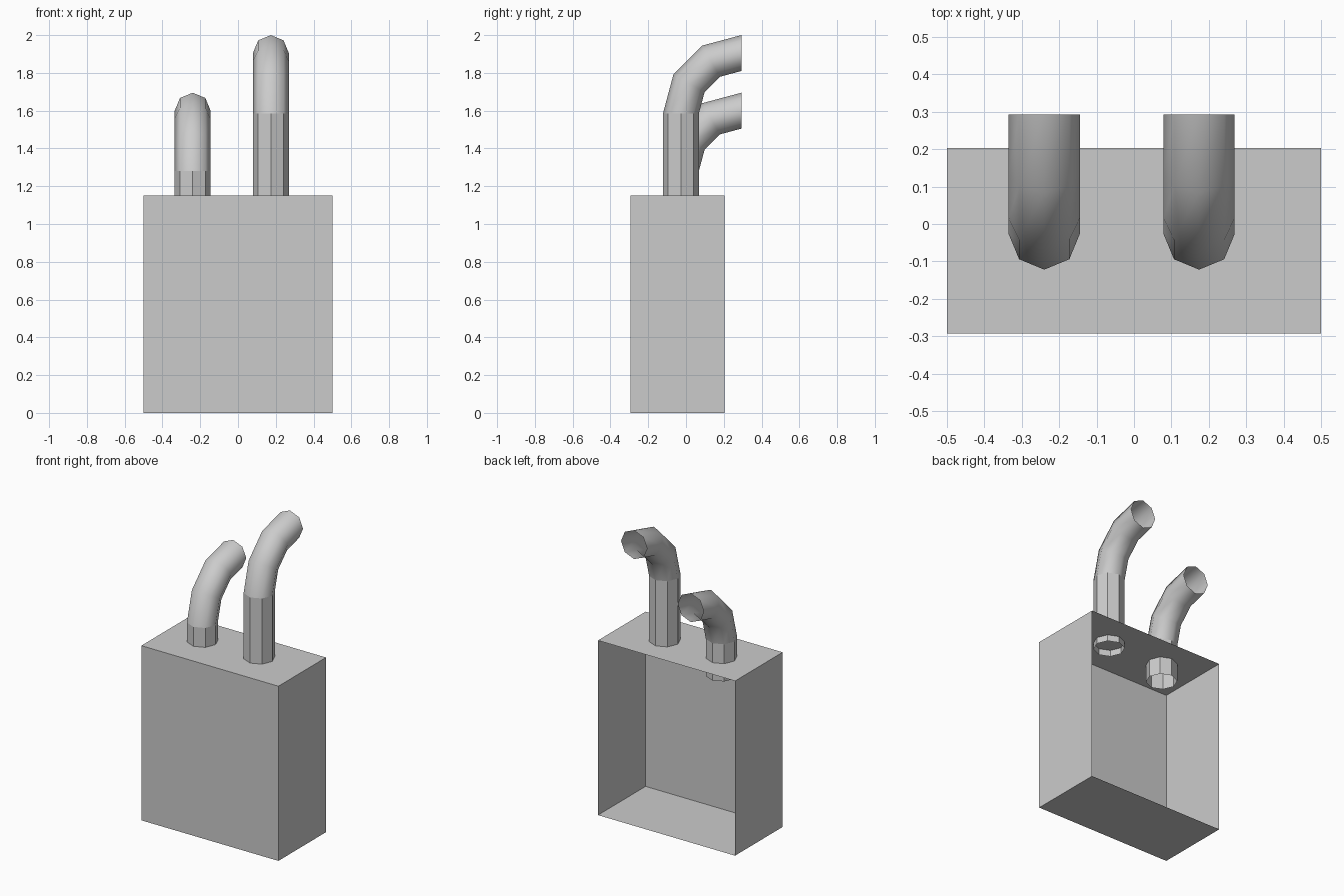
import bpy, bmesh
from math import sin, cos, pi, radians

if "Cube" in bpy.data.objects:
    bpy.data.objects.remove(bpy.data.objects["Cube"])

SIDES, RADIUS, BEND = 8, 0.095, 0.32
END_Y = 0.293


def finish(bm, name, smooth=False):
    mesh = bpy.data.meshes.new(name)
    for f in bm.faces:
        f.smooth = smooth
    bm.to_mesh(mesh)
    bm.free()
    obj = bpy.data.objects.new(name, mesh)
    bpy.context.collection.objects.link(obj)
    return obj


def tube(name, x, stations, smooth):
    """Open eight-sided tube; each station is (height, bend angle)."""
    bm = bmesh.new()
    rings = []
    for z, t in stations:
        ring = []
        for i in range(SIDES):
            a = 2 * pi * i / SIDES
            d = BEND - RADIUS * sin(a)
            ring.append(bm.verts.new((x + RADIUS * cos(a),
                                      END_Y - d * cos(t), z + d * sin(t))))
        rings.append(ring)
    for lo, hi in zip(rings, rings[1:]):
        for i in range(SIDES):
            j = (i + 1) % SIDES
            bm.faces.new((lo[i], lo[j], hi[j], hi[i]))
    return finish(bm, name, smooth)


# Box casing, open at the back
bm = bmesh.new()
bmesh.ops.create_cube(bm, size=1)
bmesh.ops.scale(bm, vec=(1.0, 0.496, 1.152), verts=bm.verts)
bmesh.ops.translate(bm, vec=(0, -0.045, 0.576), verts=bm.verts)
bm.normal_update()
back = [f for f in bm.faces if f.normal.y > 0.9]
bmesh.ops.delete(bm, geom=back, context='FACES_ONLY')
finish(bm, "casing")

# Two pipes: flat-sided stem through the casing top, smooth open elbow
for side, x, bottom, bend_z in (("left", -0.24, 1.035, 1.28),
                                ("right", 0.174, 1.11, 1.585)):
    tube(side + "_pipe_stem", x, [(bottom, 0), (bend_z, 0)], False)
    tube(side + "_pipe_elbow", x,
         [(bend_z, radians(t)) for t in (0, 30, 60, 90)], True)
